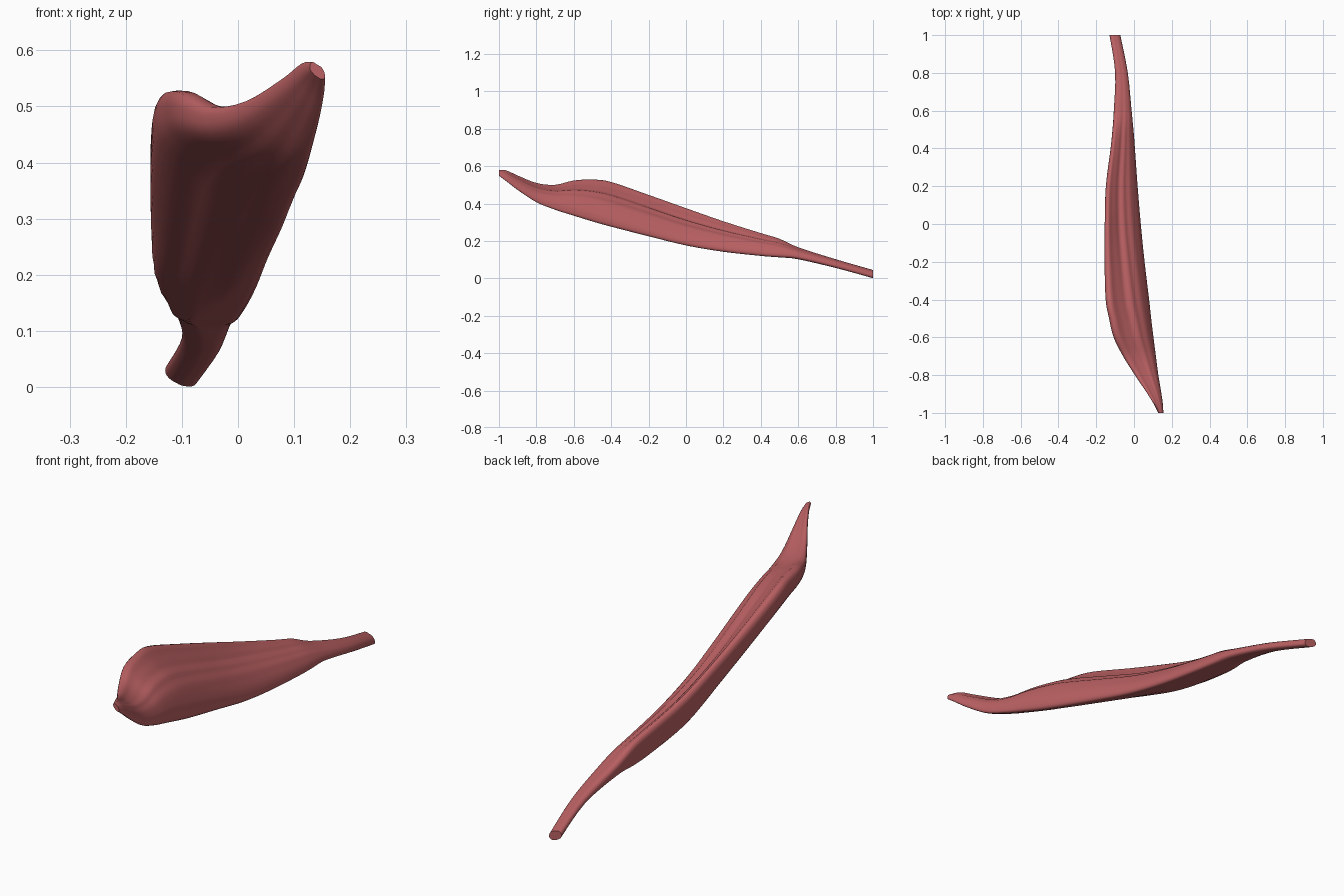
import bpy, bmesh, math

if "Cube" in bpy.data.objects:
    bpy.data.objects.remove(bpy.data.objects["Cube"])

# Stations: y, xmin, xmax, zmin, zmax, roundness, upper bulge, lower bulge
STATIONS = [
    (-1.00, 0.128, 0.156, 0.548, 0.580, 0.4, 0, 0),
    (-0.96, 0.108, 0.155, 0.518, 0.578, 0.3, 0, 0),
    (-0.90, 0.072, 0.146, 0.472, 0.550, 0.15, 0.06, 0),
    (-0.80, 0.005, 0.129, 0.407, 0.510, 0.05, 0.09, 0),
    (-0.70, -0.058, 0.116, 0.367, 0.500, 0.0, 0.10, 0),
    (-0.60, -0.108, 0.103, 0.335, 0.523, 0.0, 0.08, 0),
    (-0.50, -0.132, 0.091, 0.304, 0.528, 0.0, 0.06, 0),
    (-0.40, -0.150, 0.080, 0.276, 0.515, 0.0, 0.04, 0),
    (-0.20, -0.156, 0.056, 0.225, 0.446, 0.0, 0.02, 0.03),
    (0.00, -0.155, 0.036, 0.176, 0.375, 0.0, 0, 0.08),
    (0.20, -0.149, 0.020, 0.142, 0.305, 0.05, 0, 0.16),
    (0.40, -0.124, 0.007, 0.120, 0.243, 0.15, 0, 0.22),
    (0.50, -0.114, 0.000, 0.112, 0.213, 0.25, 0, 0.22),
    (0.60, -0.107, -0.009, 0.102, 0.168, 0.45, 0, 0.12),
    (0.80, -0.100, -0.030, 0.055, 0.104, 0.6, 0, 0),
    (1.00, -0.130, -0.070, 0.000, 0.046, 0.6, 0, 0),
]

# Slanted flat cross-section in its unit box, clockwise from the left
SECTION = [(0.0, 0.78), (0.01, 0.93), (0.09, 1.0), (0.22, 0.88), (0.36, 0.73),
           (0.50, 0.67), (0.64, 0.59), (0.78, 0.48), (0.92, 0.30), (1.0, 0.10),
           (0.96, 0.0), (0.82, 0.04), (0.62, 0.16), (0.40, 0.33), (0.20, 0.48),
           (0.05, 0.63)]


def catmull(a, b, c, d, t):
    return tuple(0.5 * (2 * q + (r - p) * t + (2 * p - 5 * q + 4 * r - s) * t * t
                        + (3 * q - p - 3 * r + s) * t ** 3)
                 for p, q, r, s in zip(a, b, c, d))


def resample(rows, steps, closed):
    n = len(rows)
    pick = (lambda i: rows[i % n]) if closed else (lambda i: rows[max(0, min(n - 1, i))])
    out = []
    for i in range(n if closed else n - 1):
        for k in range(steps):
            out.append(catmull(pick(i - 1), pick(i), pick(i + 1), pick(i + 2), k / steps))
    return out if closed else out + [rows[-1]]


section = resample(SECTION, 3, True)
stations = resample(STATIONS, 4, False)
count = len(section)


def hump(j, first, last):
    s = (j - first) / (last - first)
    return math.sin(math.pi * s) if 0 < s < 1 else 0


# Muscle belly with tendon ends, lofted from front to back
bm = bmesh.new()
rings = []
for y, x0, x1, z0, z1, rnd, up, low in stations:
    ring = []
    for j, (u, v) in enumerate(section):
        a = math.pi * 0.92 - 2 * math.pi * j / count
        eu, ev = 0.5 + 0.5 * math.cos(a), 0.5 + 0.5 * math.sin(a)
        u, v = u + (eu - u) * rnd, v + (ev - v) * rnd
        # fuller upper or lower face, plus shallow lengthwise fibre grooves
        push = up * hump(j, 5, 28) - low * hump(j, 30, 50)
        push += 0.012 * math.sin(j * 1.3 + 2.0 * y) * (1 - rnd) * (1 - abs(2 * u - 1))
        u, v = min(1, max(0, u + push)), min(1, max(0, v + push))
        ring.append(bm.verts.new((x0 + (x1 - x0) * u, y, z0 + (z1 - z0) * v)))
    rings.append(ring)
for r0, r1 in zip(rings, rings[1:]):
    for j in range(count):
        k = (j + 1) % count
        bm.faces.new((r0[j], r0[k], r1[k], r1[j]))
bm.faces.new(rings[0])
bm.faces.new(rings[-1])
bmesh.ops.recalc_face_normals(bm, faces=bm.faces)

mesh = bpy.data.meshes.new("muscle")
bm.to_mesh(mesh)
bm.free()
muscle = bpy.data.objects.new("muscle", mesh)
bpy.context.collection.objects.link(muscle)

red = bpy.data.materials.new("muscle red")
red.diffuse_color = (0.50, 0.12, 0.125, 1)
red.use_nodes = True
red.node_tree.nodes["Principled BSDF"].inputs["Base Color"].default_value = red.diffuse_color
mesh.materials.append(red)

bpy.context.view_layer.objects.active = muscle
muscle.select_set(True)
bpy.ops.object.shade_smooth_by_angle(angle=math.radians(50))
